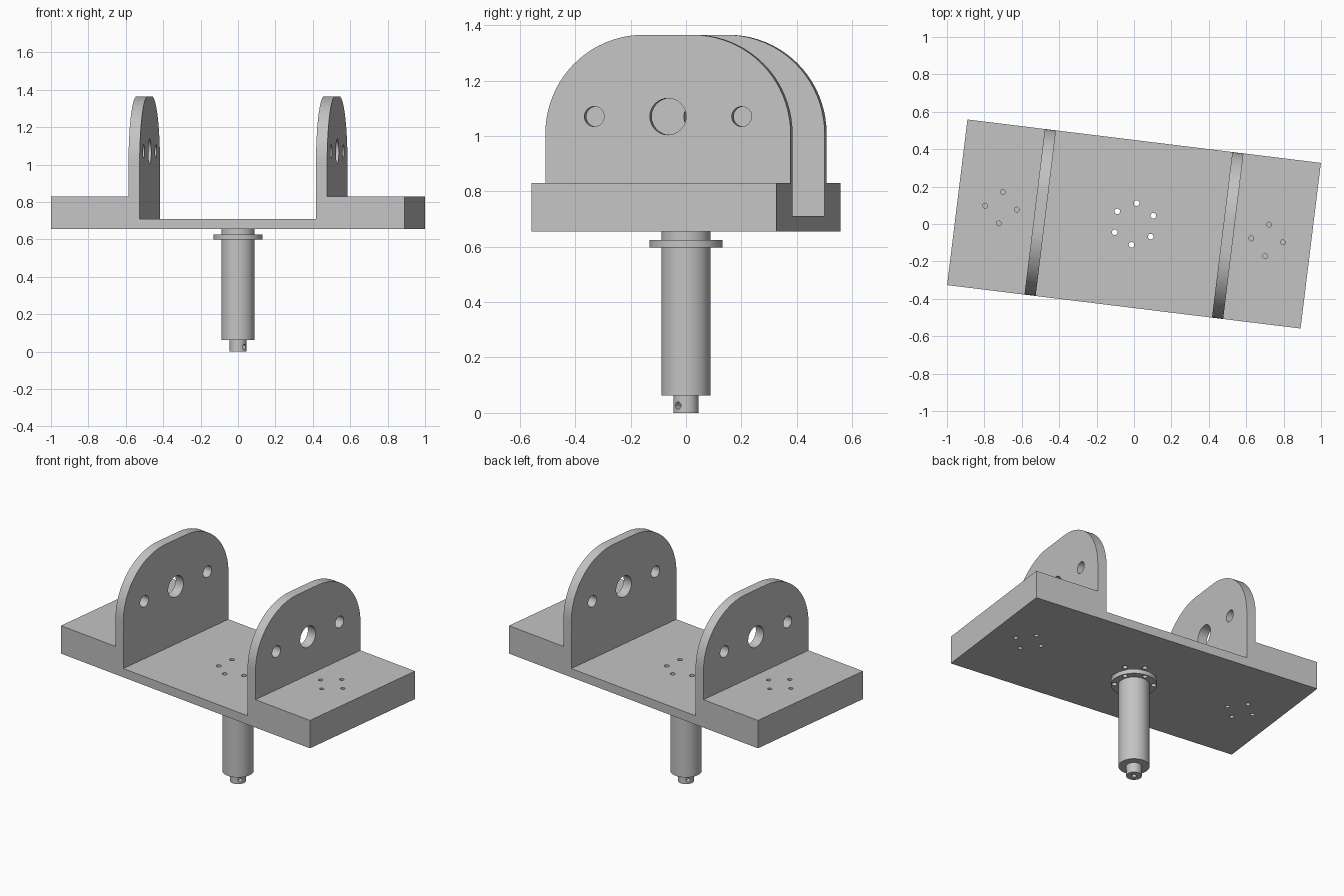
import bpy, bmesh
from math import radians, cos, sin, pi
from mathutils import Matrix, Vector

if "Cube" in bpy.data.objects:
    bpy.data.objects.remove(bpy.data.objects["Cube"], do_unlink=True)

TURN = radians(-7)          # the whole part is turned about the vertical
HALF_L, HALF_W = 0.952, 0.446
BOTTOM, FLOOR, DECK, TOP = 0.655, 0.71, 0.83, 1.365
EAR_IN, EAR_OUT = 0.475, 0.535

metal = bpy.data.materials.new("plain_grey")
metal.use_nodes = True
GREY = (0.55, 0.55, 0.55, 1)
metal.diffuse_color = GREY
metal.node_tree.nodes["Principled BSDF"].inputs["Base Color"].default_value = GREY


def make(name, bm):
    bmesh.ops.recalc_face_normals(bm, faces=bm.faces)
    mesh = bpy.data.meshes.new(name)
    bm.to_mesh(mesh)
    bm.free()
    mesh.materials.append(metal)
    ob = bpy.data.objects.new(name, mesh)
    bpy.context.collection.objects.link(ob)
    return ob


def prism(name, points, direction):
    """Extrude a closed outline along a direction."""
    bm = bmesh.new()
    face = bm.faces.new([bm.verts.new(p) for p in points])
    new = bmesh.ops.extrude_face_region(bm, geom=[face])["geom"]
    bmesh.ops.translate(bm, vec=direction,
                        verts=[v for v in new if isinstance(v, bmesh.types.BMVert)])
    return make(name, bm)


def drill(bm, centre, axis, radius, length, sides=32):
    turn = Vector(axis).to_track_quat('Z', 'Y').to_matrix().to_4x4()
    bmesh.ops.create_cone(bm, cap_ends=True, segments=sides, radius1=radius,
                          radius2=radius, depth=length,
                          matrix=Matrix.Translation(centre) @ turn)


def boolean(ob, tool, operation):
    tool.hide_render = True
    mod = ob.modifiers.new("cut", 'BOOLEAN')
    mod.operation, mod.solver, mod.object = operation, 'EXACT', tool
    bpy.ops.object.select_all(action='DESELECT')
    bpy.context.view_layer.objects.active = ob
    ob.select_set(True)
    bpy.ops.object.modifier_apply(modifier=mod.name)
    bpy.data.objects.remove(tool, do_unlink=True)


def finish(ob):
    ob.rotation_euler.z = TURN
    bpy.ops.object.select_all(action='DESELECT')
    bpy.context.view_layer.objects.active = ob
    ob.select_set(True)
    bpy.ops.object.shade_smooth_by_angle(angle=radians(30))


# Bracket: stepped front outline with two upright ears
half = [(EAR_IN, FLOOR), (EAR_IN, TOP + 0.1), (EAR_OUT, TOP + 0.1),
        (EAR_OUT, DECK), (HALF_L, DECK), (HALF_L, BOTTOM)]
outline = half + [(-x, z) for x, z in reversed(half)]
bracket = prism("bracket", [(x, -0.6, z) for x, z in outline], (0, 1.2, 0))

# Rounded side outline trims the ears and the width
r, steps = 0.357, 20
arc = [(HALF_W - r + r * cos(i * pi / 2 / steps), TOP - r + r * sin(i * pi / 2 / steps))
       for i in range(steps + 1)]
side = [(HALF_W, BOTTOM - 0.1)] + arc
side += [(-y, z) for y, z in reversed(side)]
boolean(bracket, prism("trim", [(-1.2, y, z) for y, z in side], (2.4, 0, 0)), 'INTERSECT')

# Bracket holes: ears, centre bolt ring, blind holes in the end blocks
bolts = [(0.112 * cos(a), 0.112 * sin(a)) for a in (radians(30 + 60 * k) for k in range(6))]
bm = bmesh.new()
for s in (-1, 1):
    for y, rad in ((-0.268, 0.036), (0, 0.066), (0.268, 0.036)):
        drill(bm, (s * 0.505, y, 1.07), (1, 0, 0), rad, 0.2)
    for dx, dy in ((0.085, 0), (-0.085, 0), (0, 0.085), (0, -0.085)):
        for z in (DECK, BOTTOM):
            drill(bm, (s * 0.717 + dx, dy, z), (0, 0, 1), 0.013, 0.14, 20)
for x, y in bolts:
    drill(bm, (x, y, 0.68), (0, 0, 1), 0.015, 0.2, 20)
boolean(bracket, make("bracket_drills", bm), 'DIFFERENCE')
finish(bracket)

# Shaft: turned profile with stepped tip and bolt flange
profile = [(0, 0), (0.045, 0), (0.045, 0.062), (0.089, 0.062), (0.089, 0.598),
           (0.132, 0.598), (0.132, 0.625), (0.089, 0.625), (0.089, BOTTOM), (0, BOTTOM)]
bm = bmesh.new()
verts = [bm.verts.new((x, 0, z)) for x, z in profile]
edges = [bm.edges.new(pair) for pair in zip(verts, verts[1:])]
bmesh.ops.spin(bm, geom=verts + edges, cent=(0, 0, 0), axis=(0, 0, 1),
               angle=2 * pi, steps=64, use_duplicate=False)
bmesh.ops.remove_doubles(bm, verts=bm.verts, dist=0.0001)
shaft = make("shaft", bm)

# Shaft holes: flange bolts, cross pin hole and axial tip hole
bm = bmesh.new()
for x, y in bolts:
    drill(bm, (x, y, 0.61), (0, 0, 1), 0.015, 0.08, 20)
boolean(shaft, make("flange_drills", bm), 'DIFFERENCE')
bm = bmesh.new()
a = radians(-33)
drill(bm, (0, 0, 0.026), (cos(a), sin(a), 0), 0.013, 0.2, 20)
boolean(shaft, make("pin_drill", bm), 'DIFFERENCE')
bm = bmesh.new()
drill(bm, (0, 0, 0), (0, 0, 1), 0.015, 0.14, 20)
boolean(shaft, make("tip_drill", bm), 'DIFFERENCE')
finish(shaft)
